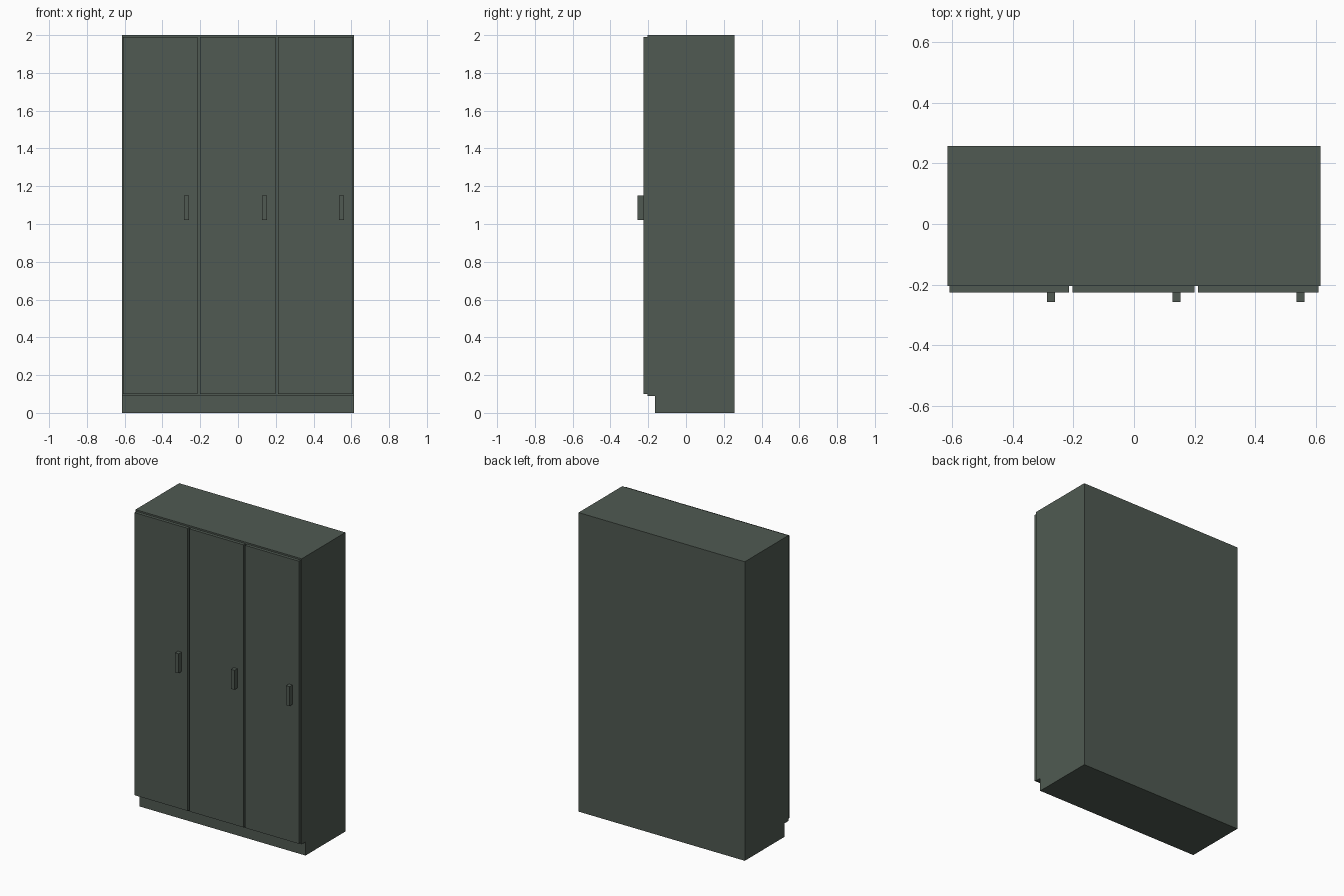
import bpy, bmesh

if "Cube" in bpy.data.objects:
    bpy.data.objects.remove(bpy.data.objects["Cube"])

green = bpy.data.materials.new("dark_grey_green")
green.diffuse_color = (0.080, 0.102, 0.084, 1)
green.use_nodes = True
green.node_tree.nodes["Principled BSDF"].inputs["Base Color"].default_value = green.diffuse_color


def finish(name, bm):
    bmesh.ops.recalc_face_normals(bm, faces=bm.faces)
    mesh = bpy.data.meshes.new(name)
    bm.to_mesh(mesh)
    bm.free()
    mesh.materials.append(green)
    obj = bpy.data.objects.new(name, mesh)
    bpy.context.collection.objects.link(obj)
    return obj


def box(name, x0, x1, y0, y1, z0, z1):
    bm = bmesh.new()
    bmesh.ops.create_cube(bm, size=1)
    for v in bm.verts:
        v.co = (x0 if v.co.x < 0 else x1,
                y0 if v.co.y < 0 else y1,
                z0 if v.co.z < 0 else z1)
    return finish(name, bm)


W, BACK, FRONT, DOOR = 0.615, 0.257, -0.205, -0.226

# Cabinet body: side profile with recessed plinth, extruded across x
profile = [(BACK, 0), (BACK, 2), (FRONT, 2), (FRONT, 0.09), (-0.165, 0.09), (-0.165, 0)]
bm = bmesh.new()
face = bm.faces.new([bm.verts.new((-W, y, z)) for y, z in profile])
ext = bmesh.ops.extrude_face_region(bm, geom=[face])
moved = [g for g in ext["geom"] if isinstance(g, bmesh.types.BMVert)]
bmesh.ops.translate(bm, verts=moved, vec=(2 * W, 0, 0))
finish("cabinet_body", bm)

# Three doors, each with a handle near its right edge
for i, (x0, x1) in enumerate([(-0.608, -0.214), (-0.202, 0.199), (0.211, 0.608)], 1):
    box(f"door_{i}", x0, x1, DOOR, FRONT, 0.1, 1.99)
    hx = x1 - 0.046
    box(f"handle_{i}", hx - 0.026, hx, -0.257, DOOR, 1.02, 1.15)
